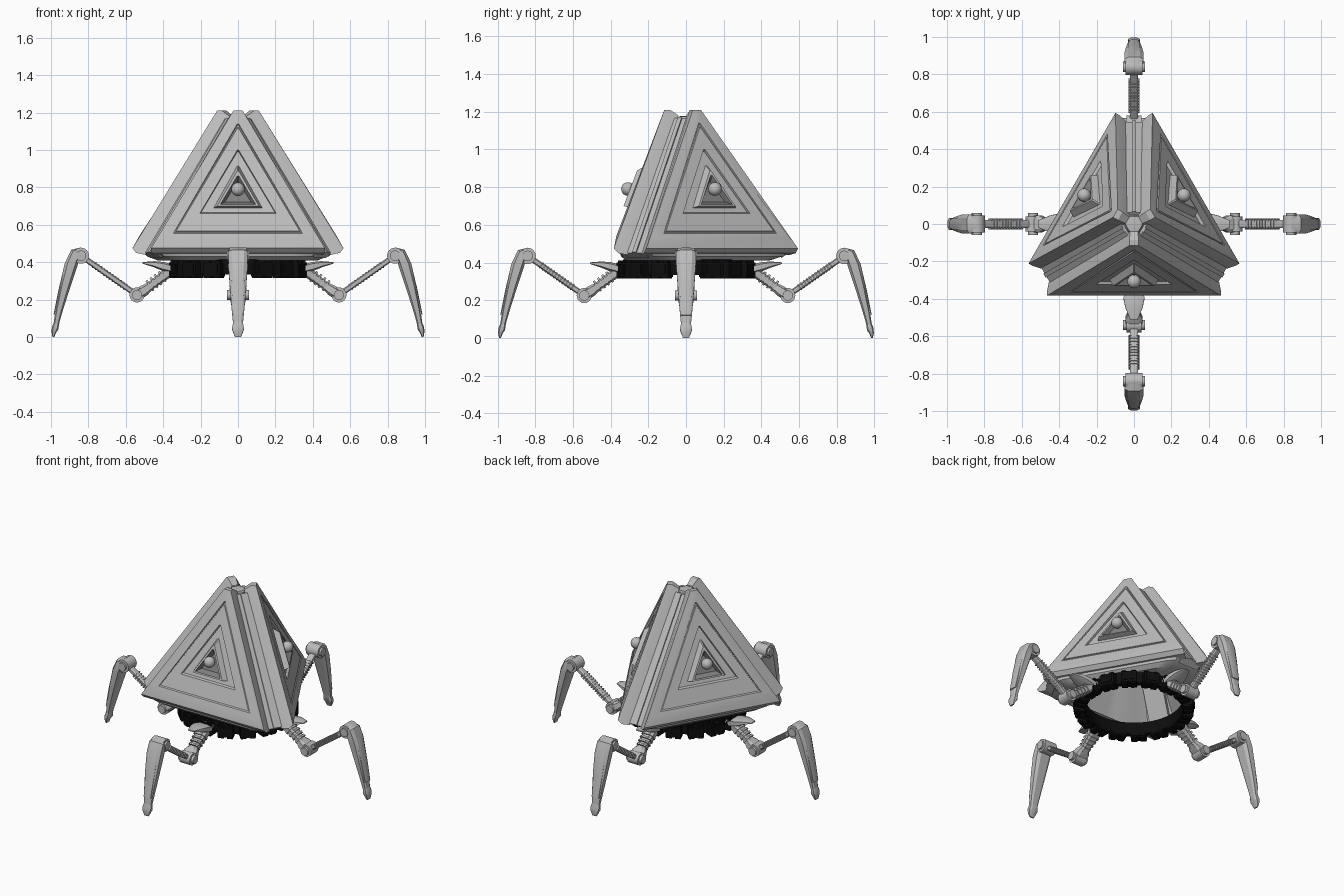
import bpy, bmesh
from math import sin, cos, pi, radians
from mathutils import Vector, Matrix

if "Cube" in bpy.data.objects:
    bpy.data.objects.remove(bpy.data.objects["Cube"], do_unlink=True)


def material(name, value):
    mat = bpy.data.materials.new(name)
    mat.use_nodes = True
    colour = (value, value, value, 1)
    mat.diffuse_color = colour
    mat.node_tree.nodes["Principled BSDF"].inputs["Base Color"].default_value = colour
    return mat


GREY = material("hull grey", 0.5)
DARK = material("socket dark grey", 0.22)
BLACK = material("black", 0.004)
made = []


def place(name, mesh, angle=0):
    ob = bpy.data.objects.new(name, mesh)
    ob.rotation_euler.z = angle
    bpy.context.collection.objects.link(ob)
    made.append(ob)
    return ob


def finish(bm, name, *mats):
    bmesh.ops.recalc_face_normals(bm, faces=bm.faces)
    mesh = bpy.data.meshes.new(name)
    bm.to_mesh(mesh)
    bm.free()
    for m in mats:
        mesh.materials.append(m)
    return mesh


def loft(bm, loops, start=True, end=True):
    """Bridge closed loops of points, capping the ends if asked."""
    rings = [[bm.verts.new(p) for p in loop] for loop in loops]
    n = len(rings[0])
    for a, b in zip(rings, rings[1:]):
        for i in range(n):
            j = (i + 1) % n
            bm.faces.new((a[i], a[j], b[j], b[i]))
    if start:
        bm.faces.new(rings[0])
    if end:
        return bm.faces.new(rings[-1])


def strut(bm, path):
    """Chamfered bar in the XZ plane; path holds (x, z, half thickness, half width)."""
    loops = []
    for i, (x, z, t, w) in enumerate(path):
        a, b = path[max(i - 1, 0)], path[min(i + 1, len(path) - 1)]
        d = Vector((b[0] - a[0], 0, b[1] - a[1])).normalized()
        up = Vector((-d.z, 0, d.x))
        shape = [(1, .6), (.6, 1), (-.6, 1), (-1, .6), (-1, -.6), (-.6, -1), (.6, -1), (1, -.6)]
        loops.append([Vector((x, s * w, z)) + up * (c * t) for s, c in shape])
    loft(bm, loops)


def hub(bm, x, z, r, width):
    m = Matrix.Translation((x, 0, z)) @ Matrix.Rotation(pi / 2, 4, 'X')
    bmesh.ops.create_cone(bm, cap_ends=True, segments=24, radius1=r, radius2=r,
                          depth=width, matrix=m)


def box(bm, centre, size):
    bmesh.ops.create_cube(bm, size=1, matrix=Matrix.Translation(centre) @ Matrix.Diagonal((*size, 1)))


# Armour plate on the front, with stepped frames and an eye socket
def face_y(z):
    return -0.37 + (z - 0.54) * 0.38


def frame(half, low, high, off, top=0.004):
    return [(x, face_y(z) - off, z) for x, z in
            ((-half, low), (half, low), (top, high), (-top, high))]


bm = bmesh.new()
back = [(-.455, -.31, .44), (.455, -.31, .44), (.02, -.04, 1.18), (-.02, -.04, 1.18)]
side = [(-.465, -.36, .45), (.465, -.36, .45), (.025, -.085, 1.21), (-.025, -.085, 1.21)]
rim = [(-.465, -.383, .475), (.465, -.383, .475), (.025, -.115, 1.21), (-.025, -.115, 1.21)]
floor = loft(bm, [
    back, side, rim,
    frame(.415, .54, 1.17, 0, .01),
    frame(.345, .555, 1.14, 0), frame(.34, .56, 1.13, -.007),
    frame(.334, .564, 1.12, -.007), frame(.33, .567, 1.115, 0),
    frame(.205, .66, 1.0, 0), frame(.198, .665, .99, -.015),
    frame(.13, .69, .915, -.015),
    frame(.112, .70, .888, .022), frame(.095, .709, .862, .022),
    frame(.07, .722, .825, -.01)], start=False)
floor.material_index = 1
for f in floor.edges:
    for g in f.link_faces:
        g.material_index = 1
plate = finish(bm, "armour_plate", GREY, DARK)

bm = bmesh.new()
bmesh.ops.create_uvsphere(bm, u_segments=24, v_segments=14, radius=.036,
                          matrix=Matrix.Translation((0, face_y(.79) - .033, .79)))
eye = finish(bm, "eye", GREY)

# Layered corner ridge, running down the back between two plates
bm = bmesh.new()
for half, lift in ((.064, .012), (.045, .02), (.012, .028)):
    loft(bm, [[(s * half, y + h * .8, z + h * .55) for s, h in
               ((-1, -.03), (1, -.03), (1, lift), (-1, lift))]
              for y, z in ((.53, .44), (.045, 1.155))])
ridge = finish(bm, "corner_ridge", GREY)

for k, label in enumerate(("front", "left", "right")):
    turn = k * 2 * pi / 3
    place(label + "_armour_plate", plate, turn)
    place(label + "_eye", eye, turn)
    place(("back", "right", "left")[k] + "_corner_ridge", ridge, turn)


# Hollow six-sided core with a round opening underneath
def hexagon(corner, flat, z, steps=72):
    pts = []
    for i in range(steps):
        a = 2 * pi * i / steps
        r = min(d / c for j in range(6)
                for d, c in [((corner, flat)[j % 2], cos(a - pi / 2 - j * pi / 3))] if c > .1)
        pts.append((r * cos(a), r * sin(a), z))
    return pts


def circle(r, z, steps=72):
    return [(r * cos(2 * pi * i / steps), r * sin(2 * pi * i / steps), z) for i in range(steps)]


bm = bmesh.new()
loft(bm, [circle(.30, .41), hexagon(.44, .315, .41), hexagon(.51, .345, .432),
          hexagon(.53, .35, .45), hexagon(.045, .06, 1.165)], start=False)
place("core", finish(bm, "core", GREY))

# Small crown between the three peaks
bm = bmesh.new()
loft(bm, [hexagon(.05, .06, 1.15, 6), hexagon(.04, .05, 1.175, 6), hexagon(.02, .02, 1.178, 6)])
place("crown", finish(bm, "crown", GREY))

# Black ring of blocks under the hull
bm = bmesh.new()
loft(bm, [circle(.30, .335), circle(.335, .335), circle(.335, .415), circle(.30, .415),
          circle(.30, .335)], False, False)
bmesh.ops.remove_doubles(bm, verts=bm.verts, dist=1e-5)
place("block_ring", finish(bm, "block_ring", BLACK))

bm = bmesh.new()
box(bm, (.335, 0, .362), (.07, .098, .075))
box(bm, (.365, 0, .365), (.02, .07, .05))
for s in (-1, 1):
    box(bm, (.335, s * .028, .325), (.06, .036, .02))
    box(bm, (.335, s * .03, .4), (.05, .025, .02))
block = finish(bm, "ring_block", BLACK)
for i in range(16):
    place("ring_block_%d" % (i + 1), block, i * pi / 8)

# Jointed leg along +x
bm = bmesh.new()
A, B = Vector((.54, 0, .225)), Vector((.84, 0, .435))
strut(bm, [(.35, .365, .022, .05), (.40, .378, .024, .056), (.45, .39, .016, .045),
           (.51, .397, .004, .02)])                                   # hip shield
strut(bm, [(.33, .375, .032, .05), (.40, .325, .026, .038), (.47, .272, .022, .028),
           (.50, .25, .03, .045), (.54, .225, .03, .045)])            # hip arm
strut(bm, [(A.x, A.z, .015, .022), (B.x, B.z, .015, .022)])           # thigh rod
for i in range(12):                                                   # rod ribs
    p, q = A.lerp(B, .2 + i * .05), A.lerp(B, .22 + i * .05)
    strut(bm, [(p.x, p.z, .018, .03), (q.x, q.z, .018, .03)])
for i in range(4):                                                    # hip ribs
    x = .40 + i * .022
    strut(bm, [(x, .327 - i * .016, .033, .043 - i * .003),
               (x + .01, .32 - i * .016, .033, .043 - i * .003)])
hub(bm, A.x, A.z, .04, .08)
hub(bm, A.x, A.z, .027, .115)
hub(bm, B.x, B.z, .043, .09)
hub(bm, B.x, B.z, .028, .115)
strut(bm, [(.835, .462, .018, .04), (.868, .448, .03, .052), (.893, .385, .034, .052),
           (.925, .27, .028, .044), (.955, .15, .02, .034), (.972, .07, .014, .026)])  # shin
strut(bm, [(.885, .45, .012, .03), (.915, .39, .012, .036), (.95, .25, .01, .032),
           (.978, .12, .008, .026)])                                  # shin guard
strut(bm, [(.968, .085, .014, .024), (.978, .045, .018, .032), (.985, .025, .012, .026),
           (.987, 0, .005, .016)])                                    # foot
leg = finish(bm, "leg", GREY)
for k, label in enumerate(("left", "back", "right", "front")):
    place(label + "_leg", leg, k * pi / 2)

# Smooth shading with sharp edges kept
bpy.ops.object.select_all(action='DESELECT')
for ob in made:
    ob.select_set(True)
bpy.context.view_layer.objects.active = made[0]
bpy.ops.object.shade_smooth_by_angle(angle=radians(28))
